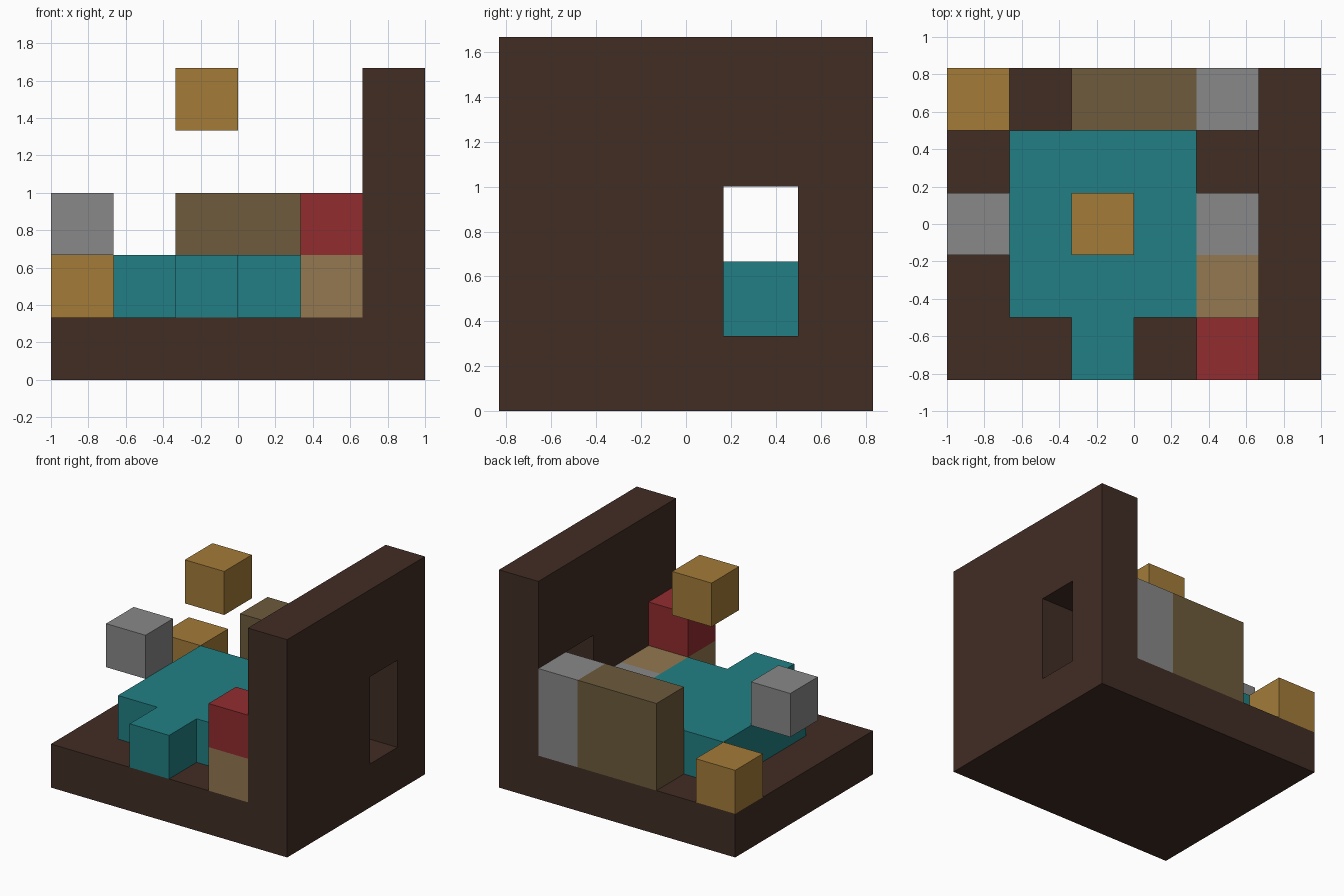
import bpy
import bmesh
from mathutils import Vector

cube = bpy.data.objects.get("Cube")
if cube:
    bpy.data.objects.remove(cube, do_unlink=True)

UNIT = 1 / 3
ORIGIN = Vector((-1, -2.5 * UNIT, 0))


def linear(c):
    c /= 255
    return c / 12.92 if c <= 0.04045 else ((c + 0.055) / 1.055) ** 2.4


def material(name, r, g, b):
    mat = bpy.data.materials.new(name)
    color = (linear(r), linear(g), linear(b), 1)
    mat.use_nodes = True
    mat.diffuse_color = color
    shader = mat.node_tree.nodes["Principled BSDF"]
    shader.inputs["Base Color"].default_value = color
    shader.inputs["Roughness"].default_value = 0.9
    return mat


def block(x, y, z):
    """Set of grid cells filling the half-open ranges x, y and z."""
    return {(i, j, k) for i in range(*x) for j in range(*y) for k in range(*z)}


def build(name, cells, mat):
    """Closed outer skin of a set of grid cells."""
    bm = bmesh.new()
    verts = {}

    def corner(p):
        key = tuple(round(c) for c in p)
        if key not in verts:
            verts[key] = bm.verts.new(ORIGIN + Vector(key) * UNIT)
        return verts[key]

    for cell in sorted(cells):
        for axis in range(3):
            for side in (0, 1):
                near = list(cell)
                near[axis] += 2 * side - 1
                if tuple(near) in cells:
                    continue
                u, v = Vector((0, 0, 0)), Vector((0, 0, 0))
                u[(axis + 1) % 3] = v[(axis + 2) % 3] = 1
                start = Vector(cell)
                start[axis] += side
                loop = [start, start + u, start + u + v, start + v]
                if not side:
                    loop.reverse()
                bm.faces.new([corner(p) for p in loop])
    mesh = bpy.data.meshes.new(name)
    bm.to_mesh(mesh)
    bm.free()
    mesh.materials.append(mat)
    obj = bpy.data.objects.new(name, mesh)
    bpy.context.collection.objects.link(obj)
    return obj


brown = material("dark brown", 65, 45, 36)
teal = material("teal", 33, 127, 131)
gold = material("gold", 163, 123, 57)
olive = material("olive brown", 109, 91, 60)
tan = material("tan", 147, 120, 80)
red = material("red", 145, 44, 47)
grey = material("grey", 136, 136, 136)

# Floor slab and side wall with its window opening
build("floor", block((0, 6), (0, 5), (0, 1)), brown)
wall = block((5, 6), (0, 5), (1, 5)) - block((5, 6), (3, 4), (1, 3))
build("side_wall", wall, brown)

# Raised platform with a step at the front
platform = block((1, 4), (1, 4), (1, 2)) | {(2, 0, 1)}
build("platform", platform, teal)

# Blocks along the back edge
build("back_panel", block((2, 4), (4, 5), (1, 3)), olive)
build("back_pillar", block((4, 5), (4, 5), (1, 3)), grey)
build("corner_block", {(0, 4, 1)}, gold)

# Row beside the wall
build("side_bench", block((4, 5), (0, 2), (1, 2)), tan)
build("bench_end", {(4, 2, 1)}, grey)
build("bench_top", {(4, 0, 2)}, red)

# Floating blocks
build("floating_side_block", {(0, 2, 2)}, grey)
build("floating_top_block", {(2, 2, 4)}, gold)
